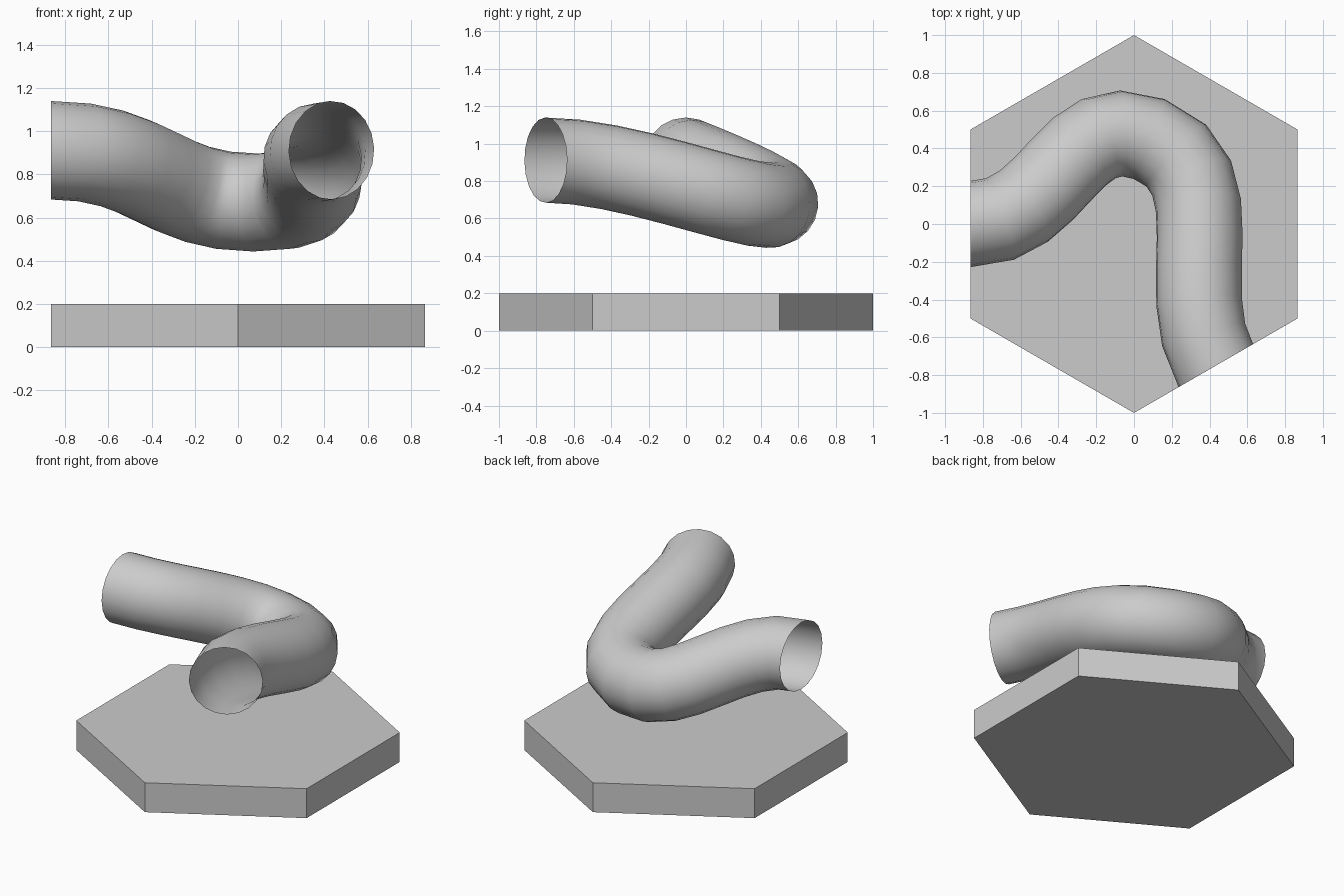
import bpy, math

if "Cube" in bpy.data.objects:
    bpy.data.objects.remove(bpy.data.objects["Cube"])

# Hexagonal base tile with corners on the y axis
bpy.ops.mesh.primitive_cylinder_add(vertices=6, radius=1, depth=0.2, location=(0, 0, 0.1))
bpy.context.object.name = "hex_base"

# Open bent tube floating above the tile: (left handle, point, right handle)
path = [
    ((-1.2, 0, 0.912), (-0.866, 0, 0.912), (-0.40, 0, 0.912)),
    ((-0.36, 0.62, 0.67), (0.08, 0.45, 0.67), (0.564, 0.263, 0.67)),
    ((0.193, -0.334, 0.912), (0.433, -0.75, 0.912), (0.633, -1.096, 0.912)),
]
curve = bpy.data.curves.new("tube", 'CURVE')
curve.dimensions = '3D'
curve.resolution_u = 8
curve.bevel_depth = 0.228
curve.bevel_resolution = 8
spline = curve.splines.new('BEZIER')
spline.bezier_points.add(len(path) - 1)
for p, (left, co, right) in zip(spline.bezier_points, path):
    p.handle_left_type = p.handle_right_type = 'FREE'
    p.handle_left, p.co, p.handle_right = left, co, right
tube = bpy.data.objects.new("tube", curve)
bpy.context.collection.objects.link(tube)

# Turn the tube into a smooth mesh
bpy.ops.object.select_all(action='DESELECT')
tube.select_set(True)
bpy.context.view_layer.objects.active = tube
bpy.ops.object.convert(target='MESH')
bpy.ops.object.shade_smooth()
